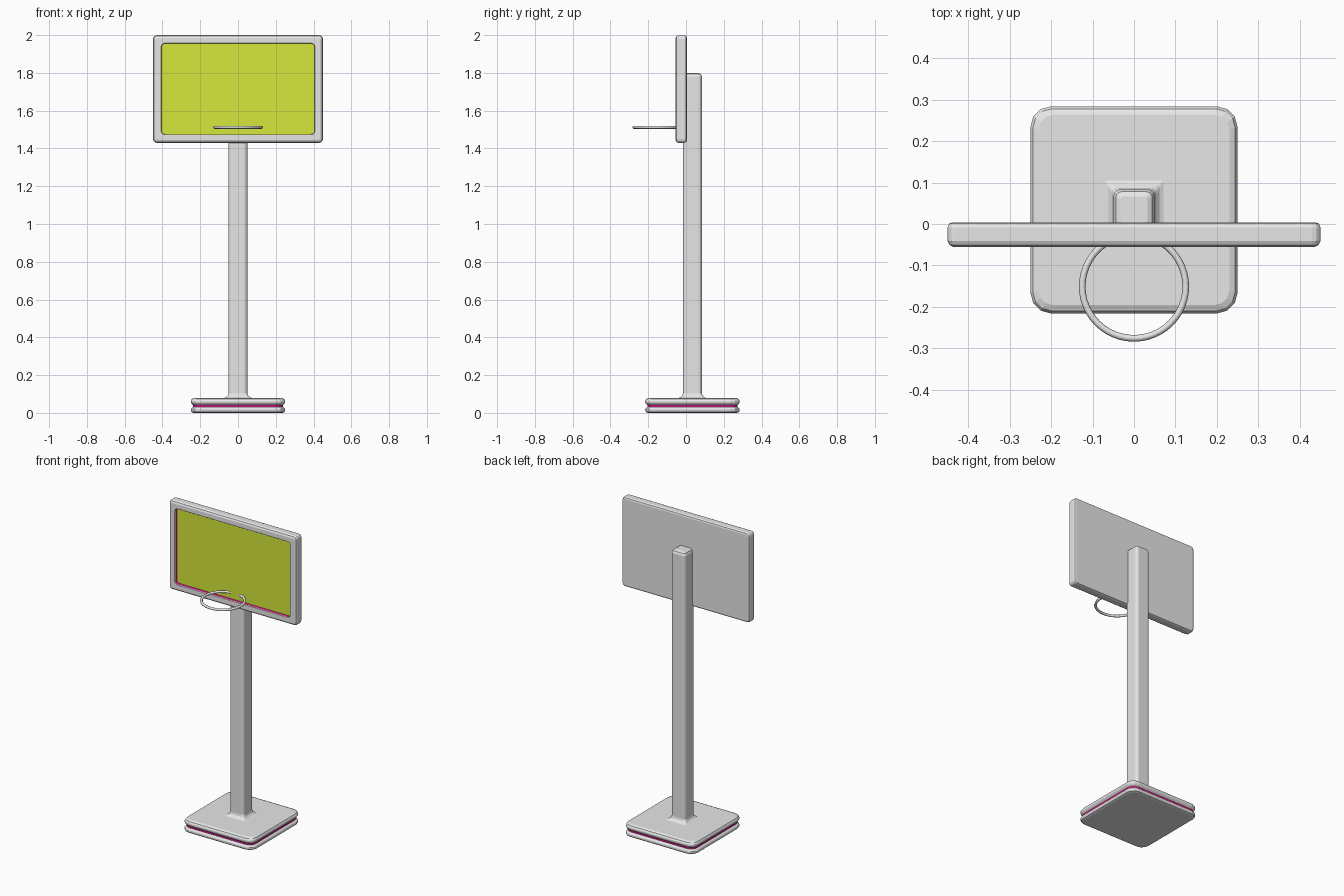
import bpy, bmesh, math
from mathutils import Matrix

cube = bpy.data.objects.get("Cube")
if cube:
    bpy.data.objects.remove(cube, do_unlink=True)


def material(name, color):
    m = bpy.data.materials.new(name)
    m.use_nodes = True
    m.diffuse_color = (*color, 1)
    m.node_tree.nodes["Principled BSDF"].inputs["Base Color"].default_value = (*color, 1)
    return m


GREY = material("light grey", (0.8, 0.8, 0.8))
LIME = material("lime yellow", (0.76, 0.9, 0.05))
PINK = material("magenta", (0.8, 0.01, 0.3))


def rounded_rect(bm, half_x, half_y, radius, z, segs=3):
    """Ring of vertices around a rounded rectangle at height z."""
    ring = []
    for i, (sx, sy) in enumerate([(1, 1), (-1, 1), (-1, -1), (1, -1)]):
        for k in range(segs + 1):
            a = math.pi / 2 * (i + k / segs)
            ring.append(bm.verts.new((sx * (half_x - radius) + radius * math.cos(a),
                                      sy * (half_y - radius) + radius * math.sin(a), z)))
    return ring


def loft(name, half_x, half_y, layers, mats, matrix, end_mat=0):
    """Stack of rounded rectangles: (inset, z, corner radius, material of band below)."""
    bm = bmesh.new()
    rings = [rounded_rect(bm, half_x - i, half_y - i, r, z) for i, z, r, _ in layers]
    for low, high, layer in zip(rings, rings[1:], layers[1:]):
        n = len(low)
        for j in range(n):
            k = (j + 1) % n
            bm.faces.new((low[j], low[k], high[k], high[j])).material_index = layer[3]
    bm.faces.new(rings[0][::-1])
    bm.faces.new(rings[-1]).material_index = end_mat
    mesh = bpy.data.meshes.new(name)
    bm.to_mesh(mesh)
    bm.free()
    for m in mats:
        mesh.materials.append(m)
    obj = bpy.data.objects.new(name, mesh)
    obj.matrix_world = matrix
    bpy.context.collection.objects.link(obj)
    return obj


AXIS = Matrix.Translation((0, 0.034, 0))

# Base: two slabs with a magenta groove between them
loft("base", 0.25, 0.25, [
    (0.015, 0, 0.04, 0), (0.004, 0.004, 0.047, 0), (0, 0.012, 0.05, 0),
    (0, 0.02, 0.05, 0), (0.004, 0.026, 0.047, 0), (0.012, 0.031, 0.04, 0),
    (0.012, 0.041, 0.04, 1), (0.004, 0.049, 0.047, 0), (0, 0.056, 0.05, 0),
    (0, 0.064, 0.05, 0), (0.006, 0.074, 0.046, 0), (0.02, 0.08, 0.036, 0),
], [GREY, PINK], AXIS)

# Pole with a flared foot and rounded cap
loft("pole", 0.05, 0.05, [
    (-0.025, 0.078, 0.004, 0), (-0.012, 0.084, 0.008, 0), (-0.003, 0.094, 0.014, 0),
    (0, 0.106, 0.018, 0), (0, 1.78, 0.018, 0), (0.006, 1.794, 0.014, 0),
    (0.018, 1.8, 0.006, 0),
], [GREY], AXIS)

# Backboard: framed panel with a recessed lime face
BOARD = Matrix.Translation((0, 0.004, 1.715)) @ Matrix.Rotation(math.pi / 2, 4, 'X')
loft("backboard", 0.45, 0.285, [
    (0.012, 0, 0.01, 0), (0.004, 0.003, 0.016, 0), (0, 0.012, 0.02, 0),
    (0, 0.045, 0.02, 0), (0.005, 0.055, 0.016, 0), (0.015, 0.06, 0.012, 0),
    (0.043, 0.06, 0.018, 0), (0.045, 0.057, 0.018, 0), (0.045, 0.04, 0.018, 1),
], [GREY, PINK, LIME], BOARD, end_mat=2)

# Hoop
bpy.ops.mesh.primitive_torus_add(location=(0, -0.151, 1.512), major_radius=0.125,
                                 minor_radius=0.008, major_segments=48, minor_segments=8)
hoop = bpy.context.object
hoop.name = "hoop"
hoop.data.materials.append(GREY)
bpy.ops.object.shade_smooth_by_angle(angle=math.radians(50))
